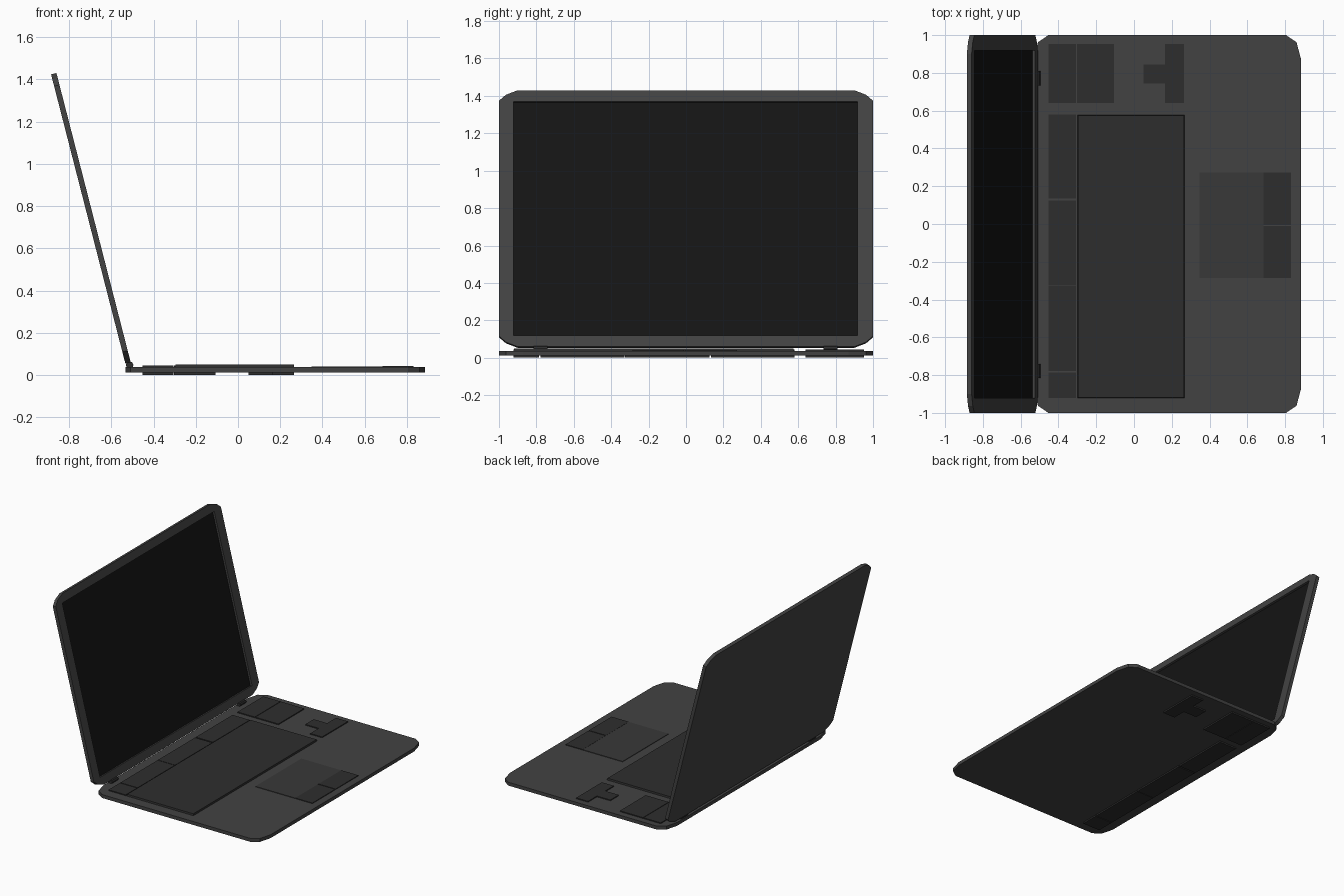
import bpy, bmesh, math
from mathutils import Matrix, Vector

if "Cube" in bpy.data.objects:
    bpy.data.objects.remove(bpy.data.objects["Cube"])


def mat(name, v):
    m = bpy.data.materials.new(name)
    m.diffuse_color = (v, v, v, 1)
    m.use_nodes = True
    m.node_tree.nodes["Principled BSDF"].inputs["Base Color"].default_value = m.diffuse_color
    return m


CASE, KEY = mat("case_grey", 0.055), mat("key_grey", 0.027)
PAD, GLASS = mat("pad_grey", 0.04), mat("screen_black", 0.007)


def prism(name, outline, z0, z1, material, taper=0.0):
    """Extrude a flat outline from z0 to z1, optionally shrinking the top."""
    bm = bmesh.new()
    face = bm.faces.new([bm.verts.new((x, y, z0)) for x, y in outline])
    ext = bmesh.ops.extrude_face_region(bm, geom=[face])["geom"]
    top = [v for v in ext if isinstance(v, bmesh.types.BMVert)]
    mid = sum((v.co for v in top), Vector()) / len(top)
    for v in top:
        v.co.z = z1
        if taper:
            v.co.x -= math.copysign(taper, v.co.x - mid.x)
            v.co.y -= math.copysign(taper, v.co.y - mid.y)
    bmesh.ops.recalc_face_normals(bm, faces=bm.faces)
    me = bpy.data.meshes.new(name)
    bm.to_mesh(me)
    bm.free()
    ob = bpy.data.objects.new(name, me)
    bpy.context.collection.objects.link(ob)
    me.materials.append(material)
    return ob


def rect(x0, x1, y0, y1):
    return [(x0, y0), (x1, y0), (x1, y1), (x0, y1)]


def slab_outline(x0, x1, dx, dy):
    """Panel outline, 2 units wide, with two-segment clipped corners."""
    half = [(x0, 1 - dy), (x0 + 0.025, 0.963), (x0 + dx, 1),
            (x1 - dx, 1), (x1 - 0.025, 0.963), (x1, 1 - dy)]
    return half + [(x, -y) for x, y in reversed(half)]


TOP = 0.037

# Base
prism("base", slab_outline(-0.533, 0.885, 0.08, 0.13), 0.011, TOP, CASE)

# Main key block
prism("main_keys", rect(-0.302, 0.27, -0.925, 0.58), 0.02, 0.05, KEY, 0.006)

# Function row and navigation keys, which pass right through the base
for i, (x0, x1, y0, y1) in enumerate([
        (-0.452, -0.306, 0.135, 0.58), (-0.452, -0.306, -0.325, 0.125),
        (-0.452, -0.306, -0.779, -0.329), (-0.452, -0.306, -0.922, -0.785),
        (-0.452, -0.306, 0.64, 0.952), (-0.302, -0.106, 0.64, 0.952)]):
    prism(f"key_group_{i + 1}", rect(x0, x1, y0, y1), 0.0, 0.044, KEY)

# Arrow keys as one T-shaped block
prism("arrow_keys", [(0.05, 0.743), (0.164, 0.743), (0.164, 0.64), (0.265, 0.64),
                     (0.265, 0.952), (0.164, 0.952), (0.164, 0.845), (0.05, 0.845)],
      0.0, 0.044, KEY)

# Touchpad and its two buttons
prism("touchpad", rect(0.347, 0.685, -0.285, 0.272), 0.02, 0.041, PAD)
for side, y0, y1 in (("left", -0.285, -0.01), ("right", -0.004, 0.272)):
    prism(f"touchpad_button_{side}", rect(0.685, 0.83, y0, y1), 0.02, 0.042, KEY)

# Lid, modelled flat (x = height, z = thickness) then swung upright
A = math.radians(14.4)
s, c = math.sin(A), math.cos(A)
swing = Matrix(((-s, 0, c, -0.533), (0, 1, 0, 0), (c, 0, s, 0.053), (0, 0, 0, 1)))
lid = prism("lid", slab_outline(0, 1.415, 0.058, 0.1), 0, 0.026, CASE)
opening = rect(0.0625, 1.3525, -0.922, 0.918)
cutter = prism("screen_cutter", opening, 0.009, 0.06, CASE)
screen = prism("screen", opening, 0.005, 0.011, GLASS)
for ob in (lid, cutter, screen):
    ob.data.transform(swing)
    ob.data.flip_normals()  # swing mirrors the geometry
cut = lid.modifiers.new("screen_recess", 'BOOLEAN')
cut.operation, cut.object, cut.solver = 'DIFFERENCE', cutter, 'EXACT'
cutter.hide_render = True
cutter.hide_viewport = True

# Hinges
for side, y in (("left", -0.778), ("right", 0.772)):
    bpy.ops.mesh.primitive_cylinder_add(vertices=8, radius=0.018, depth=0.075,
                                        location=(-0.513, y, 0.047),
                                        rotation=(math.pi / 2, 0, 0))
    hinge = bpy.context.object
    hinge.name = f"hinge_{side}"
    hinge.data.materials.append(KEY)
